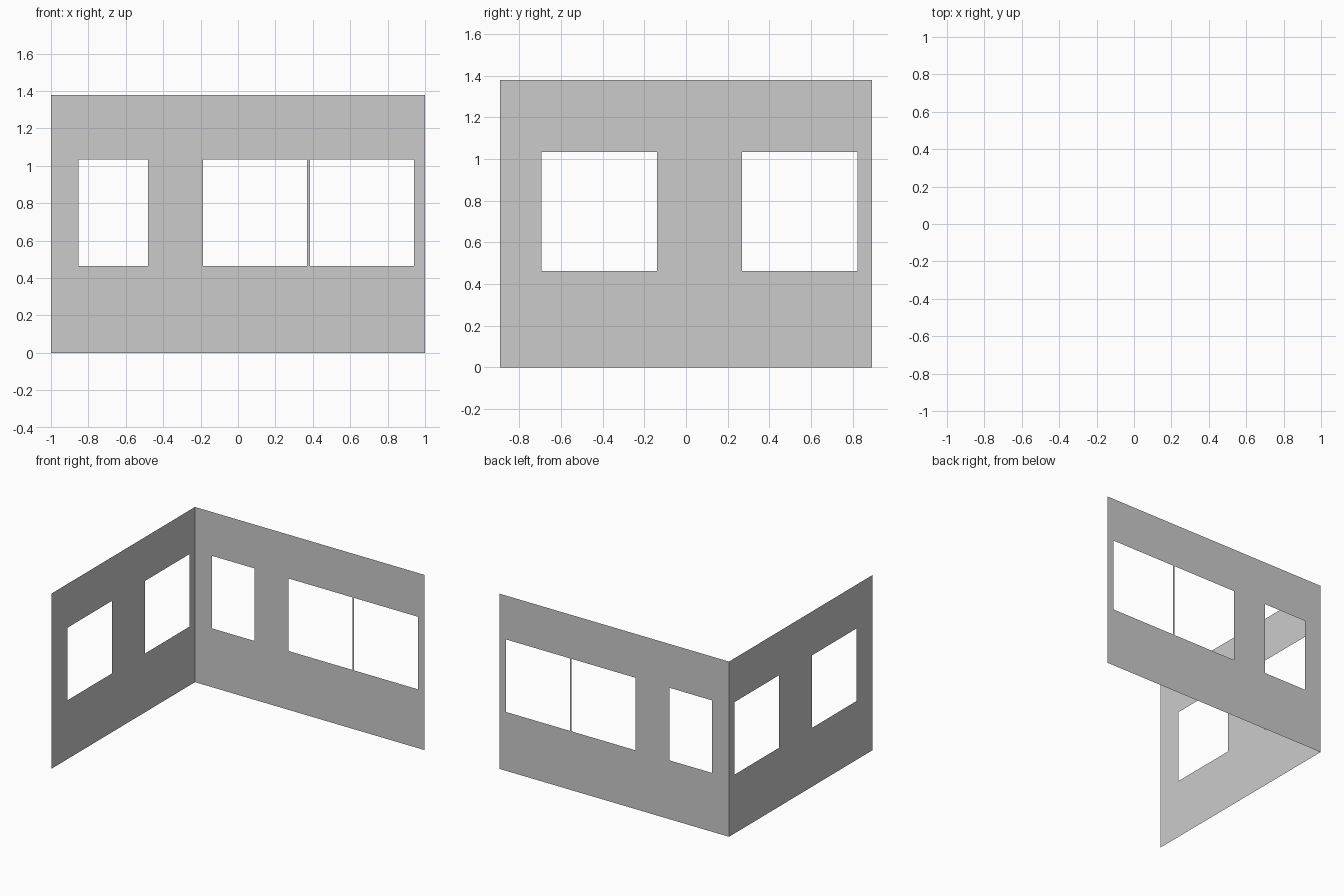
import bpy
import bmesh
from mathutils import Vector

if "Cube" in bpy.data.objects:
    bpy.data.objects.remove(bpy.data.objects["Cube"])

HALF_X, HALF_Y, HEIGHT = 1.0, 0.893, 1.379
SILL, HEAD = 0.463, 1.034


def wall(name, start, direction, half_length, windows):
    """Single-sheet wall with window openings; windows are (from, to) along its length."""
    cuts = [-half_length] + [v for w in windows for v in w] + [half_length]
    rows = [0, SILL, HEAD, HEIGHT]
    bm = bmesh.new()
    grid = [[bm.verts.new(start + direction * c + Vector((0, 0, z))) for z in rows]
            for c in cuts]
    for i in range(len(cuts) - 1):
        for j in range(3):
            if i % 2 == 1 and j == 1:      # window opening
                continue
            bm.faces.new((grid[i][j], grid[i + 1][j],
                          grid[i + 1][j + 1], grid[i][j + 1]))
    mesh = bpy.data.meshes.new(name)
    bm.to_mesh(mesh)
    bm.free()
    obj = bpy.data.objects.new(name, mesh)
    bpy.context.collection.objects.link(obj)
    return obj


# Back wall: one narrow window and a pair split by a thin mullion
wall("back_wall", Vector((0, HALF_Y, 0)), Vector((1, 0, 0)), HALF_X,
     [(-0.853, -0.480), (-0.186, 0.370), (0.386, 0.942)])

# Left wall: two equal windows
wall("left_wall", Vector((-HALF_X, 0, 0)), Vector((0, 1, 0)), HALF_Y,
     [(-0.694, -0.139), (0.269, 0.824)])
